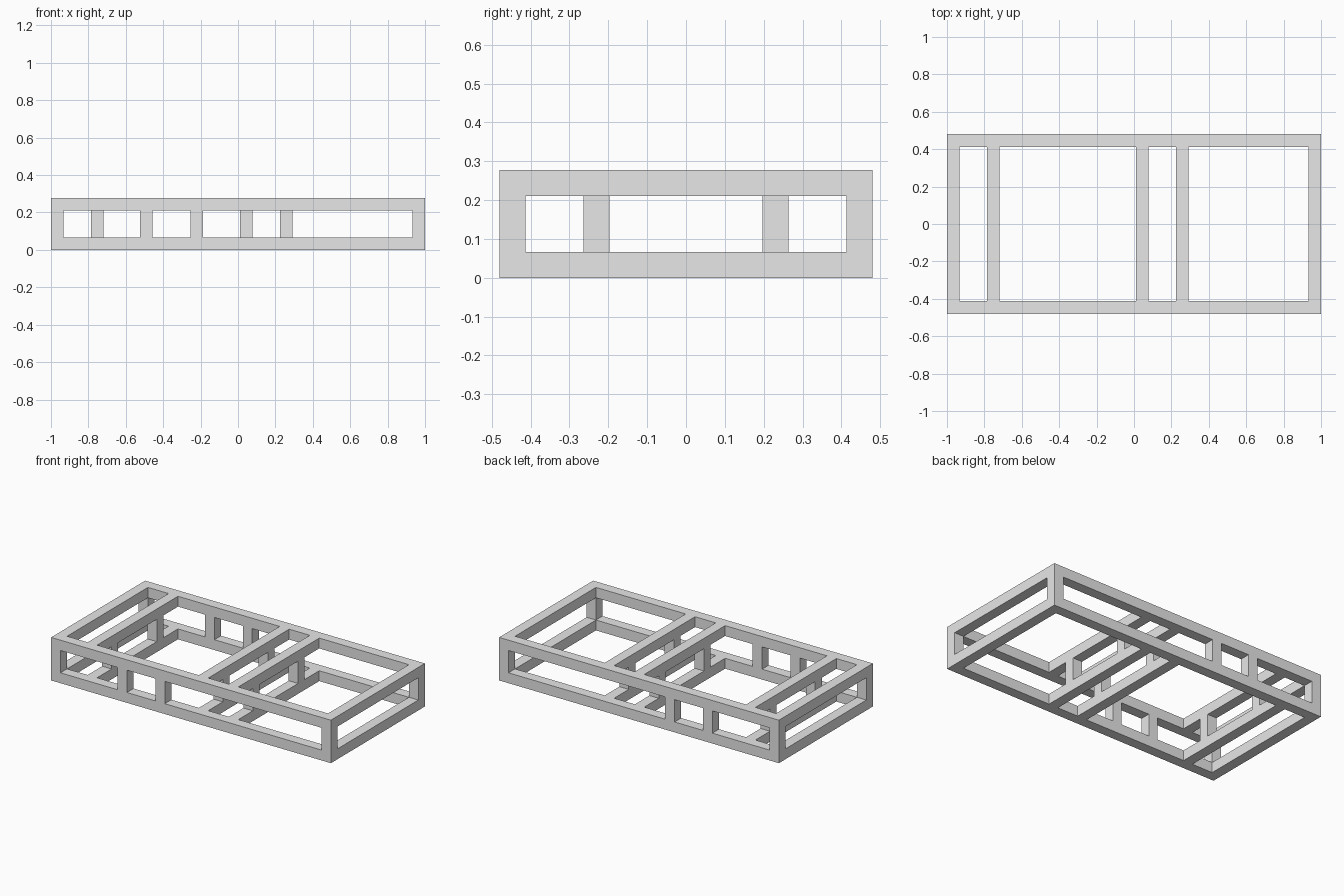
import bpy
import bmesh
from mathutils import Matrix

cube = bpy.data.objects.get("Cube")
if cube:
    bpy.data.objects.remove(cube, do_unlink=True)

X, Y, Z = 1.0, 0.48, 0.278      # half length, half width, height
T = 0.067                       # beam thickness
LEVELS = ((0, T), (Z - T, Z))   # bottom and top rails
GAP = (T, Z - T)                # clear height between rails

grey = bpy.data.materials.new("frame grey")
grey.use_nodes = True
grey.diffuse_color = (0.8, 0.8, 0.8, 1)
grey.node_tree.nodes["Principled BSDF"].inputs["Base Color"].default_value = (0.8, 0.8, 0.8, 1)


def add_beam(bm, *spans):
    """Box filling the given x, y and z spans."""
    centre = [(a + b) / 2 for a, b in spans]
    size = [b - a for a, b in spans]
    bmesh.ops.create_cube(bm, size=1, matrix=Matrix.Translation(centre) @ Matrix.Diagonal((*size, 1)))


def make_part(name, beams):
    bm = bmesh.new()
    for spans in beams:
        add_beam(bm, *spans)
    mesh = bpy.data.meshes.new(name)
    bm.to_mesh(mesh)
    bm.free()
    mesh.materials.append(grey)
    bpy.context.collection.objects.link(bpy.data.objects.new(name, mesh))


def around(c):
    return (c - T / 2, c + T / 2)


SIDES = (around(-Y + T / 2), around(Y - T / 2))
ENDS = (around(-X + T / 2), around(X - T / 2))
INNER_Y = (-Y + T, Y - T)
CROSS = [around(c) for c in (-0.752, 0.043, 0.258)]

# Long rails along the front and back
make_part("long_rails", [((-X, X), y, z) for y in SIDES for z in LEVELS])

# Rails closing both ends
make_part("end_rails", [(x, INNER_Y, z) for x in ENDS for z in LEVELS])

# Corner posts
make_part("corner_posts", [(x, y, GAP) for x in ENDS for y in SIDES])

# Short posts in the front and back faces
make_part("side_posts", [(around(c), y, GAP) for c in (-0.491, -0.221) for y in SIDES])

# Inner cross beams with two posts each
make_part("cross_beams", [(x, INNER_Y, z) for x in CROSS for z in LEVELS])
make_part("cross_posts", [(x, around(c), GAP) for x in CROSS for c in (-0.231, 0.231)])
